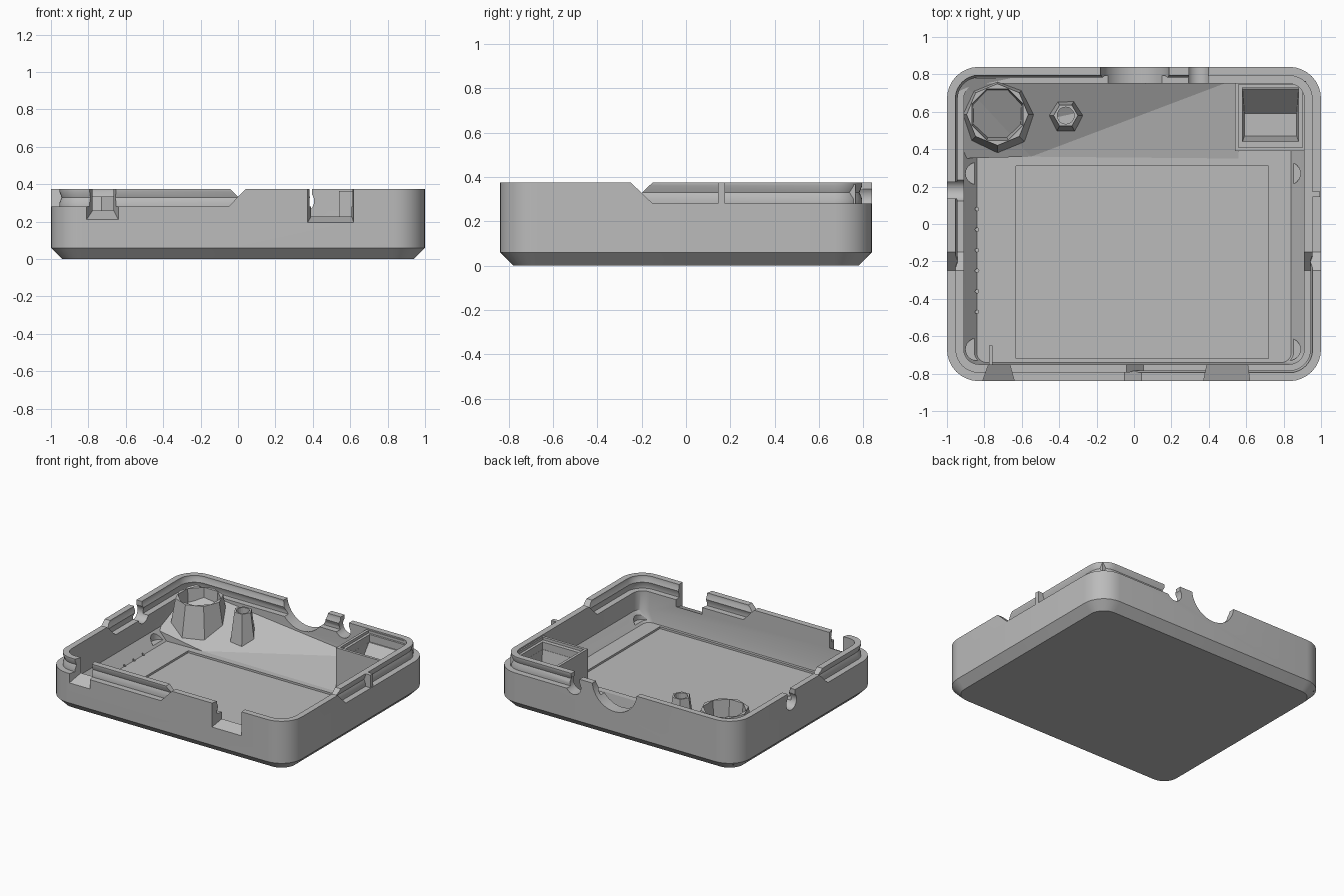
import bpy, bmesh, math
from mathutils import Matrix, Vector

if "Cube" in bpy.data.objects:
    bpy.data.objects.remove(bpy.data.objects["Cube"])

grey = bpy.data.materials.new("plain_grey")
grey.use_nodes = True
grey.diffuse_color = (0.5, 0.5, 0.5, 1)
grey.node_tree.nodes["Principled BSDF"].inputs["Base Color"].default_value = (0.5, 0.5, 0.5, 1)

HALF_X, HALF_Y, CORNER = 1.0, 0.84, 0.17
STEP, TOP = 0.28, 0.375


def finish(name, bm):
    bmesh.ops.recalc_face_normals(bm, faces=bm.faces)
    mesh = bpy.data.meshes.new(name)
    bm.to_mesh(mesh)
    bm.free()
    mesh.materials.append(grey)
    obj = bpy.data.objects.new(name, mesh)
    bpy.context.collection.objects.link(obj)
    return obj


def loft(name, profile, ring=False):
    """Rounded rectangles stacked along (x inset, z, y inset) points."""
    bm = bmesh.new()
    loops = []
    for inset_x, z, *rest in profile:
        inset_y = rest[0] if rest else inset_x
        r = max(CORNER - inset_x, 0.05)
        cx, cy = HALF_X - inset_x - r, HALF_Y - inset_y - r
        loop = []
        for q, (sx, sy) in enumerate([(1, 1), (-1, 1), (-1, -1), (1, -1)]):
            for i in range(9):
                a = (q + i / 8) * math.pi / 2
                loop.append(bm.verts.new((sx * cx + r * math.cos(a), sy * cy + r * math.sin(a), z)))
        loops.append(loop)
    pairs = list(zip(loops, loops[1:]))
    if ring:
        pairs.append((loops[-1], loops[0]))
    else:
        bm.faces.new(loops[0])
        bm.faces.new(loops[-1])
    for a, b in pairs:
        for i in range(len(a)):
            j = (i + 1) % len(a)
            bm.faces.new((a[i], a[j], b[j], b[i]))
    return finish(name, bm)


def hull(name, low, high, axis="z"):
    """Tapered block between two rectangles (u0, u1, v0, v1, level)."""
    bm = bmesh.new()
    for u0, u1, v0, v1, w in (low, high):
        for u in (u0, u1):
            for v in (v0, v1):
                bm.verts.new((u, v, w) if axis == "z" else (u, w, v))
    bmesh.ops.convex_hull(bm, input=bm.verts)
    bmesh.ops.dissolve_limit(bm, angle_limit=0.001, verts=bm.verts, edges=bm.edges)
    return finish(name, bm)


def box(name, x0, x1, y0, y1, z0, z1):
    return hull(name, (x0, x1, y0, y1, z0), (x0, x1, y0, y1, z1))


def cone(name, centre, r1, r2, depth, sides, turn=0, axis="Z"):
    """Cone standing on its centre point, or a cylinder centred along X or Y."""
    bm = bmesh.new()
    m = Matrix.Translation(Vector(centre))
    if axis == "Z":
        m = m @ Matrix.Translation((0, 0, depth / 2)) @ Matrix.Rotation(turn, 4, "Z")
    else:
        m = m @ Matrix.Rotation(math.pi / 2, 4, "Y" if axis == "X" else "X")
    bmesh.ops.create_cone(bm, cap_ends=True, segments=sides, radius1=r1, radius2=r2, depth=depth, matrix=m)
    return finish(name, bm)


def cut(targets, cutters):
    for c in cutters:
        c.hide_render = True
    for t in targets:
        bpy.context.view_layer.objects.active = t
        for c in cutters:
            mod = t.modifiers.new("cut", "BOOLEAN")
            mod.operation, mod.solver, mod.object = "DIFFERENCE", "EXACT", c
            bpy.ops.object.modifier_apply(modifier=mod.name)
    for c in cutters:
        bpy.data.objects.remove(c)


# Tray body with a chamfered base and sloping floor edges
body = loft("tray_body", [(0.06, 0), (0, 0.06), (0, STEP), (0.09, STEP), (0.09, 0.14), (0.16, 0.06, 0.1)])
pockets = [cone("corner_pocket", (x, y, 0.075), 0.06, 0.06, 0.15, 24)
           for x in (-0.84, 0.83) for y in (-0.67, 0.27)]
holes = [cone("speaker_hole", (-0.84, 0.08 - 0.11 * i, 0.05), 0.01, 0.01, 0.1, 8) for i in range(6)]
cut([body], [box("screen_recess", -0.63, 0.72, -0.72, 0.31, 0.045, 0.2)] + pockets + holes)

# Interlocking rim: outer lip and inner lip with a snap bead
bead = [(0.045, STEP), (0.045, 0.3), (0.057, 0.33), (0.045, 0.36), (0.045, TOP)]
outer_lip = loft("outer_lip", [(0, TOP), (0, STEP)] + bead, ring=True)
inner_lip = loft("inner_lip", [(0.09, TOP), (0.09, STEP)] + bead, ring=True)

# Each lip covers opposite corners and ends in a sloped face
Z0, Z1, FAR = 0.27, 0.385, 2
cut([outer_lip], [
    hull("front_gap", (-FAR, -0.06, -FAR, -0.26, Z0), (-FAR, 0.05, -FAR, -0.14, Z1)),
    hull("back_gap", (0.345, FAR, -0.14, FAR, Z0), (0.345, FAR, -0.26, FAR, Z1))])
cut([inner_lip], [
    hull("front_gap", (0.06, FAR, -FAR, -0.26, Z0), (-0.05, FAR, -FAR, -0.14, Z1)),
    hull("back_gap", (-FAR, 0.345, -0.14, FAR, Z0), (-FAR, 0.345, -0.26, FAR, Z1))])

# Folded ramp rising to the back left corner
bm = bmesh.new()
outline = [(-0.94, 0.78, 0.31), (-0.94, 0.35, 0.13), (-0.55, 0.36, 0.06),
           (0.56, 0.35, 0.06), (0.56, 0.78, 0.15)]
tops = [bm.verts.new(p) for p in outline]
lows = [bm.verts.new((x, y, 0.04)) for x, y, z in outline]
for tri in ((0, 1, 2), (0, 2, 4), (2, 3, 4)):
    bm.faces.new([tops[i] for i in tri])
bm.faces.new(lows)
for i in range(5):
    j = (i + 1) % 5
    bm.faces.new((tops[i], tops[j], lows[j], lows[i]))
ramp = finish("back_ramp", bm)

# Openings through the walls
cut([body, outer_lip, inner_lip, ramp], [
    cone("back_scoop", (0.005, 0.85, 0.395), 0.185, 0.185, 0.5, 40, axis="Y"),
    cone("back_cable_hole", (0.345, 0.84, 0.31), 0.062, 0.062, 0.3, 24, axis="Y"),
    box("back_cable_slot", 0.295, 0.395, 0.7, 0.95, 0.31, 0.5)])
cut([body, outer_lip, inner_lip], [
    cone("side_cable_hole", (-0.97, 0.18, 0.3), 0.06, 0.06, 0.3, 24, axis="X"),
    box("side_cable_slot", -1.1, -0.85, 0.135, 0.225, 0.3, 0.5),
    hull("small_port", (-0.813, -0.637, 0.205, 0.5, -0.85), (-0.77, -0.67, 0.27, 0.5, -0.73), "y"),
    hull("large_port", (0.37, 0.62, 0.192, 0.5, -0.85), (0.395, 0.605, 0.235, 0.5, -0.73), "y")])

# Tab on the right wall and rib beside the small port
tab = box("side_tab", 0.92, 0.995, 0.145, 0.175, STEP - 0.01, TOP)
rib = box("port_rib", -0.775, -0.757, -0.76, -0.65, 0.05, 0.2)

# Switch housing with a framed, angled well
housing = box("switch_housing", 0.54, 0.92, 0.39, 0.765, 0.04, 0.365)
cut([housing], [
    box("frame_recess", 0.56, 0.9, 0.41, 0.745, 0.345, 0.5),
    hull("switch_well", (0.59, 0.87, 0.47, 0.59, 0.15), (0.58, 0.88, 0.44, 0.73, 0.3)),
    box("well_mouth", 0.58, 0.88, 0.44, 0.73, 0.29, 0.5)])

# Octagonal tower and small screw post
tower = cone("hollow_tower", (-0.73, 0.585, 0.04), 0.215, 0.165, 0.295, 8)
cut([tower], [cone("tower_bore", (-0.73, 0.585, 0.1), 0.13, 0.15, 0.25, 8, math.pi / 8)])
post = cone("screw_post", (-0.365, 0.58, 0.04), 0.105, 0.065, 0.29, 6, math.pi / 6)
cut([post], [cone("screw_bore", (-0.365, 0.58, 0.15), 0.045, 0.045, 0.3, 20)])

# Smooth curved corners, keep crisp edges
bpy.ops.object.select_all(action="DESELECT")
for obj in (body, outer_lip, inner_lip):
    obj.select_set(True)
bpy.context.view_layer.objects.active = body
bpy.ops.object.shade_smooth_by_angle(angle=math.radians(30))
